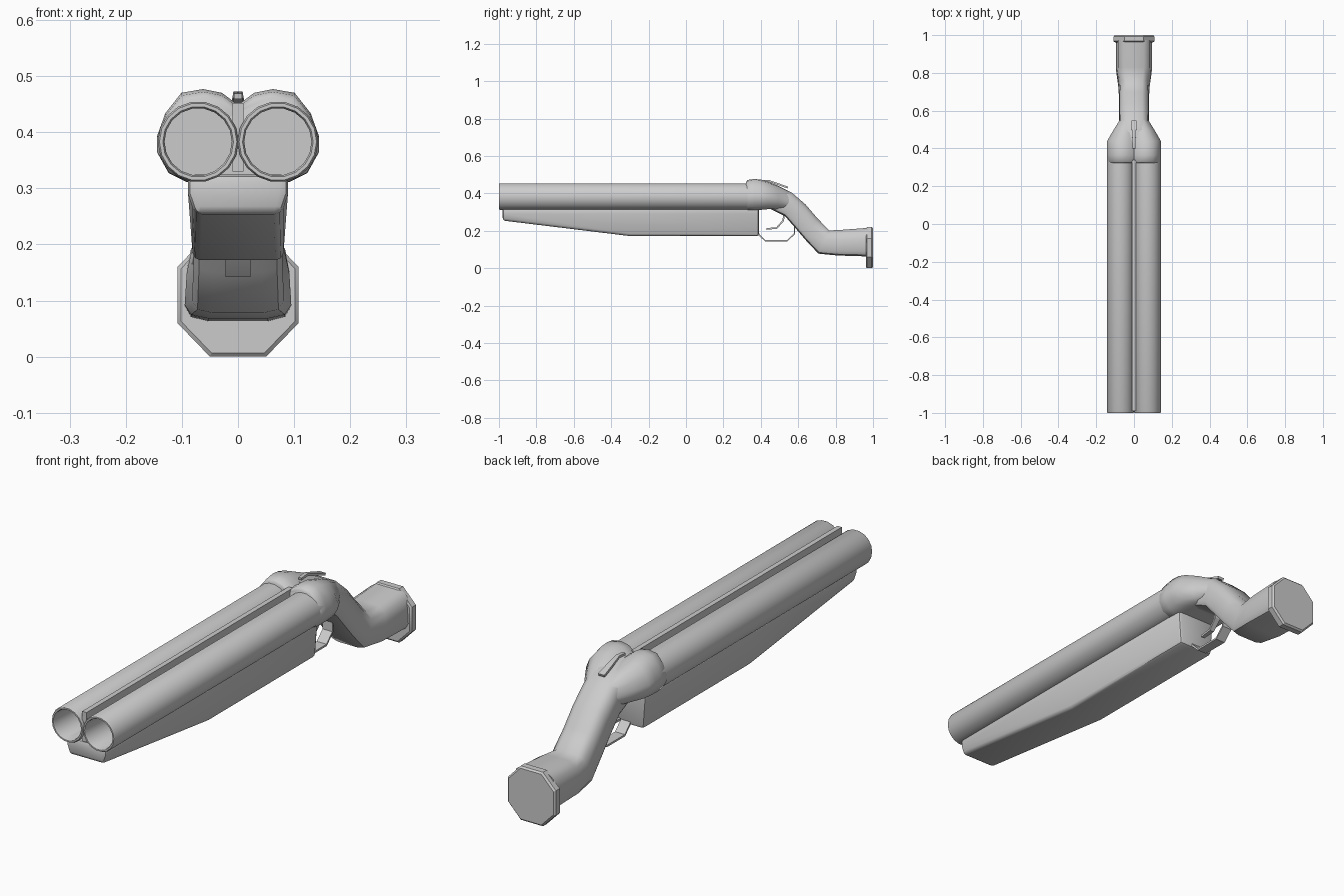
import bpy, bmesh, math

if "Cube" in bpy.data.objects:
    bpy.data.objects.remove(bpy.data.objects["Cube"])


def finish(name, bm, angle=40, bevel=0):
    bmesh.ops.recalc_face_normals(bm, faces=bm.faces)
    mesh = bpy.data.meshes.new(name)
    bm.to_mesh(mesh)
    bm.free()
    ob = bpy.data.objects.new(name, mesh)
    bpy.context.collection.objects.link(ob)
    bpy.ops.object.select_all(action='DESELECT')
    ob.select_set(True)
    bpy.context.view_layer.objects.active = ob
    if bevel:
        mod = ob.modifiers.new("Bevel", 'BEVEL')
        mod.width = bevel
        mod.segments = 2
        mod.limit_method = 'ANGLE'
        bpy.ops.object.modifier_apply(modifier=mod.name)
    bpy.ops.object.shade_smooth_by_angle(angle=math.radians(angle))
    return ob


def loft(name, rings, angle=40, bevel=0):
    """Skin closed rings of equal point count and cap both ends."""
    bm = bmesh.new()
    loops = [[bm.verts.new(p) for p in ring] for ring in rings]
    n = len(loops[0])
    for a, b in zip(loops, loops[1:]):
        for i in range(n):
            j = (i + 1) % n
            bm.faces.new((a[i], a[j], b[j], b[i]))
    bm.faces.new(loops[0])
    bm.faces.new(loops[-1])
    return finish(name, bm, angle, bevel)


def strip(name, path, widths, t):
    """Bent flat bar following (y, z) points, thickness t."""
    rings = []
    for k, (y, z) in enumerate(path):
        y0, z0 = path[max(k - 1, 0)]
        y1, z1 = path[min(k + 1, len(path) - 1)]
        d = math.hypot(y1 - y0, z1 - z0)
        ny, nz = -(z1 - z0) / d * t / 2, (y1 - y0) / d * t / 2
        w = widths[k]
        rings.append([(-w, y - ny, z - nz), (w, y - ny, z - nz),
                      (w, y + ny, z + nz), (-w, y + ny, z + nz)])
    return loft(name, rings, 30)


def circle(cx, y, cz, r, n=18):
    return [(cx + r * math.cos(2 * math.pi * i / n), y,
             cz + r * math.sin(2 * math.pi * i / n)) for i in range(n)]


# Barrels with hollow bores and softened muzzles
for side, cx in (("left", -0.071), ("right", 0.071)):
    steps = [(0.36, 0.072), (-0.994, 0.072), (-1.0, 0.069),
             (-1.0, 0.063), (-0.994, 0.060), (-0.75, 0.060)]
    loft(side + "_barrel", [circle(cx, y, 0.383, r) for y, r in steps], 50)

# Sighting rib between the barrels
loft("rib", [[(-.01, y, .33), (.01, y, .33), (.01, y, .452), (-.01, y, .452)]
             for y in (-0.99, 0.34)], 30)

# Wooden fore-end, tapering upward toward the muzzle
fore = [(-0.98, 0.255, 0.077), (-0.30, 0.172, 0.080), (0.39, 0.172, 0.080)]
loft("fore_end", [[(-.089, y, .325), (.089, y, .325), (.089, y, .29),
                   (w, y, zb), (-w, y, zb), (-.089, y, .29)]
                  for y, zb, w in fore], 40, 0.013)

# Receiver: twin-lobed cross-section narrowing toward the grip
half = [(0, .83), (.2, .96), (.43, 1), (.7, .96), (.9, .74), (1, .5),
        (1, .32), (.86, .1), (.63, 0), (.3, 0)]
outline = half + [(0, 0)] + [(-x, z) for x, z in half[:0:-1]]
stations = [(.322, .137, .318, .462), (.330, .143, .312, .472),
            (.365, .144, .311, .477), (.400, .144, .312, .474),
            (.440, .142, .316, .462), (.495, .110, .315, .440),
            (.550, .076, .315, .412), (.60, .058, .30, .368)]
loft("receiver", [[(x * w, y, zb + z * (zt - zb)) for x, z in outline]
                  for y, w, zb, zt in stations], 45)

# Pistol grip: rounded sections between an upper and a lower edge line
section = [(-.55, 0), (.55, 0), (.88, .05), (1, .18), (.96, .6), (.88, .85),
           (.55, 1), (-.55, 1), (-.88, .85), (-.96, .6), (-1, .18), (-.88, .05)]
edges = [((.40, .45), (.39, .32), .085), ((.50, .437), (.45, .317), .082),
         ((.565, .405), (.53, .278), .080), ((.64, .34), (.58, .22), .079),
         ((.70, .27), (.64, .15), .079), ((.765, .202), (.708, .078), .082),
         ((.83, .205), (.81, .068), .095), ((.975, .216), (.975, .063), .095)]
loft("grip", [[(x * w, b[0] + t * (a[0] - b[0]), b[1] + t * (a[1] - b[1]))
               for x, t in section] for a, b, w in edges], 45)

# Octagonal butt cap
octagon = [(-.05, 0), (.05, 0), (.108, .06), (.108, .16),
           (.05, .22), (-.05, .22), (-.108, .16), (-.108, .06)]
cap = [(.962, .94), (.968, 1), (.993, 1), (1.0, .94)]
loft("butt_cap", [[(x * s, y, .11 + (z - .11) * s) for x, z in octagon]
                  for y, s in cap], 30)

# Trigger guard and trigger
strip("trigger_guard", [(.375, .20), (.395, .175), (.425, .146), (.54, .146),
                        (.58, .185), (.58, .24)], [.022] * 6, .008)
strip("trigger", [(.525, .30), (.52, .255), (.485, .215), (.43, .210)],
      [.012, .012, .010, .008], .009)

# Opening lever on top
strip("top_lever", [(.40, .464), (.44, .468), (.50, .447), (.545, .431)],
      [.007, .008, .012, .014], .010)
